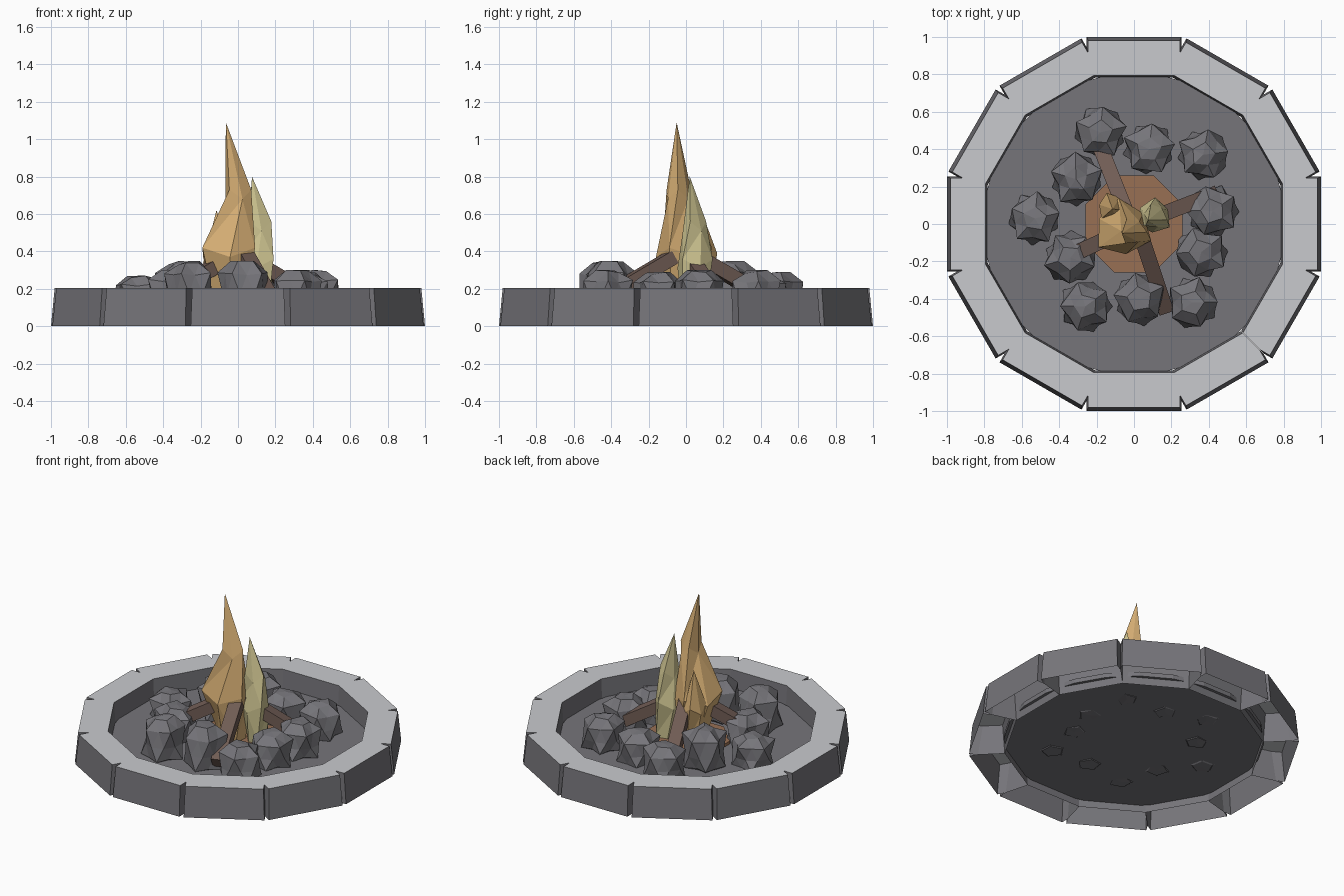
import bpy, bmesh, math, random
from mathutils import Vector, Matrix

random.seed(4)
cube = bpy.data.objects.get("Cube")
if cube:
    bpy.data.objects.remove(cube, do_unlink=True)


def material(name, rgb):
    lin = [((c / 255 + 0.055) / 1.055) ** 2.4 for c in rgb] + [1]
    m = bpy.data.materials.new(name)
    m.use_nodes = True
    m.diffuse_color = lin
    m.node_tree.nodes["Principled BSDF"].inputs["Base Color"].default_value = lin
    return m


dark_stone = material("dark stone", (118, 117, 122))
pale_stone = material("pale stone", (201, 202, 206))
wood = material("wood", (112, 92, 84))
ember = material("ember brown", (152, 112, 84))
orange = material("flame orange", (216, 176, 117))
yellow = material("flame yellow", (208, 198, 146))


def finish(name, bm, *mats):
    mesh = bpy.data.meshes.new(name)
    bm.to_mesh(mesh)
    bm.free()
    for m in mats:
        mesh.materials.append(m)
    ob = bpy.data.objects.new(name, mesh)
    bpy.context.scene.collection.objects.link(ob)
    return ob


def loft(bm, loops, tip=None, open_base=False):
    """Join equal-length point loops, cap the ends, optionally ending at a tip."""
    rings = [[bm.verts.new(p) for p in loop] for loop in loops]
    n = len(rings[0])
    for a, b in zip(rings, rings[1:]):
        for i in range(n):
            j = (i + 1) % n
            bm.faces.new((a[i], a[j], b[j], b[i]))
    if not open_base:
        bm.faces.new(rings[0][::-1])
    if tip:
        t = bm.verts.new(tip)
        for i in range(n):
            bm.faces.new((rings[-1][i], rings[-1][(i + 1) % n], t))
    else:
        bm.faces.new(rings[-1])
    bmesh.ops.recalc_face_normals(bm, faces=bm.faces)


# Ring of twelve hollow stones, notched at the outer corners, with pale tops
tan15 = math.tan(math.radians(15))


def stone_loop(outer, inner, half, z):
    pts = [(half, outer, z), (half, half / tan15, z), (inner * tan15, inner, z)]
    return [Vector(p) for p in pts] + [Vector((-x, y, h)) for x, y, h in reversed(pts)]


for k in range(12):
    bm = bmesh.new()
    loft(bm, [stone_loop(1.0, 0.782, 0.253, 0), stone_loop(0.98, 0.795, 0.245, 0.205)],
         open_base=True)
    bmesh.ops.rotate(bm, verts=bm.verts, matrix=Matrix.Rotation(k * math.pi / 6, 3, 'Z'))
    for f in bm.faces:
        f.normal_update()
        f.material_index = 1 if abs(f.normal.z) > 0.9 else 0
    finish(f"ring_stone_{k + 1}", bm, dark_stone, pale_stone)


# Ash floor and ember plate
def disc(name, sides, radius, z0, z1, mat):
    bm = bmesh.new()
    loops = []
    for z in (z0, z1):
        angles = [(i + 0.5) * math.tau / sides for i in range(sides)]
        loops.append([(radius * math.cos(a), radius * math.sin(a), z) for a in angles])
    loft(bm, loops)
    finish(name, bm, mat)


disc("ash_floor", 24, 0.812, 0.05, 0.08, dark_stone)
disc("ember_plate", 8, 0.28, 0.055, 0.1, ember)

# Spiky faceted coals: x, y, top height
coals = [(-.18, .49, .29), (.08, .40, .28), (.37, .37, .30), (-.31, .24, .35),
         (-.53, .03, .27), (.42, .07, .30), (.36, -.15, .29), (-.34, -.18, .30),
         (-.26, -.44, .35), (.03, -.40, .35), (.31, -.42, .30)]
for k, (x, y, top) in enumerate(coals):
    bm = bmesh.new()
    bmesh.ops.create_icosphere(bm, subdivisions=2, radius=1)
    turn = Matrix.Rotation(random.uniform(0, math.tau), 3, 'Z')
    mid = 0.045 + (top - 0.045) * 0.42
    for v in bm.verts:
        spike = len(v.link_edges) == 5
        p = turn @ v.co * (random.uniform(1.08, 1.2) if spike else random.uniform(0.82, 0.96))
        h = max(-0.75, min(0.8, p.z))
        z = mid + (h / 0.8 * (top - mid) if h > 0 else h / 0.75 * (mid - 0.045))
        v.co = (x + p.x * 0.138, y + p.y * 0.138, z)
    finish(f"coal_{k + 1}", bm, dark_stone)

# Four square logs leaning in to the middle
ends = [((-.20, .46), (-.04, .06)), ((.17, -.46), (.04, -.07)),
        ((.43, .16), (.04, .01)), ((-.43, -.21), (-.04, -.03))]
for k, (foot, head) in enumerate(ends):
    a, b = Vector((*foot, 0.14)), Vector((*head, 0.37))
    axis = (b - a).normalized()
    side = axis.cross(Vector((0, 0, 1))).normalized() * 0.041
    up = side.cross(axis).normalized() * 0.037
    bm = bmesh.new()
    loft(bm, [[p + side + up, p - side + up, p - side - up, p + side - up] for p in (a, b)])
    finish(f"log_{k + 1}", bm, wood)


# Flames: twisted six-sided rings rising to a point
def flame(name, rings, tip, mat, twist):
    bm = bmesh.new()
    loops = []
    for k, (cx, cy, r, z) in enumerate(rings):
        loop = []
        for i in range(6):
            a = i * math.tau / 6 + k * 0.35 + twist
            rr = r * (1.08 if i % 2 else 0.9)
            loop.append((cx + rr * math.cos(a), cy + rr * math.sin(a), z + (0.02 if i % 2 else -0.03)))
        loops.append(loop)
    loft(bm, loops, tip)
    bmesh.ops.triangulate(bm, faces=bm.faces)
    finish(name, bm, mat)


flame("main_flame", [(-.03, -.01, .09, .1), (-.06, -.025, .152, .4), (-.005, -.04, .07, .71)],
      (-.065, -.05, 1.09), orange, 0.3)
flame("side_flame", [(.12, .04, .07, .1), (.105, .04, .095, .34), (.11, .04, .065, .54)],
      (.075, .02, .8), yellow, 0.1)
flame("small_flame", [(-.09, .07, .05, .1), (-.12, .09, .075, .37)],
      (-.115, .08, .62), orange, 0.5)
